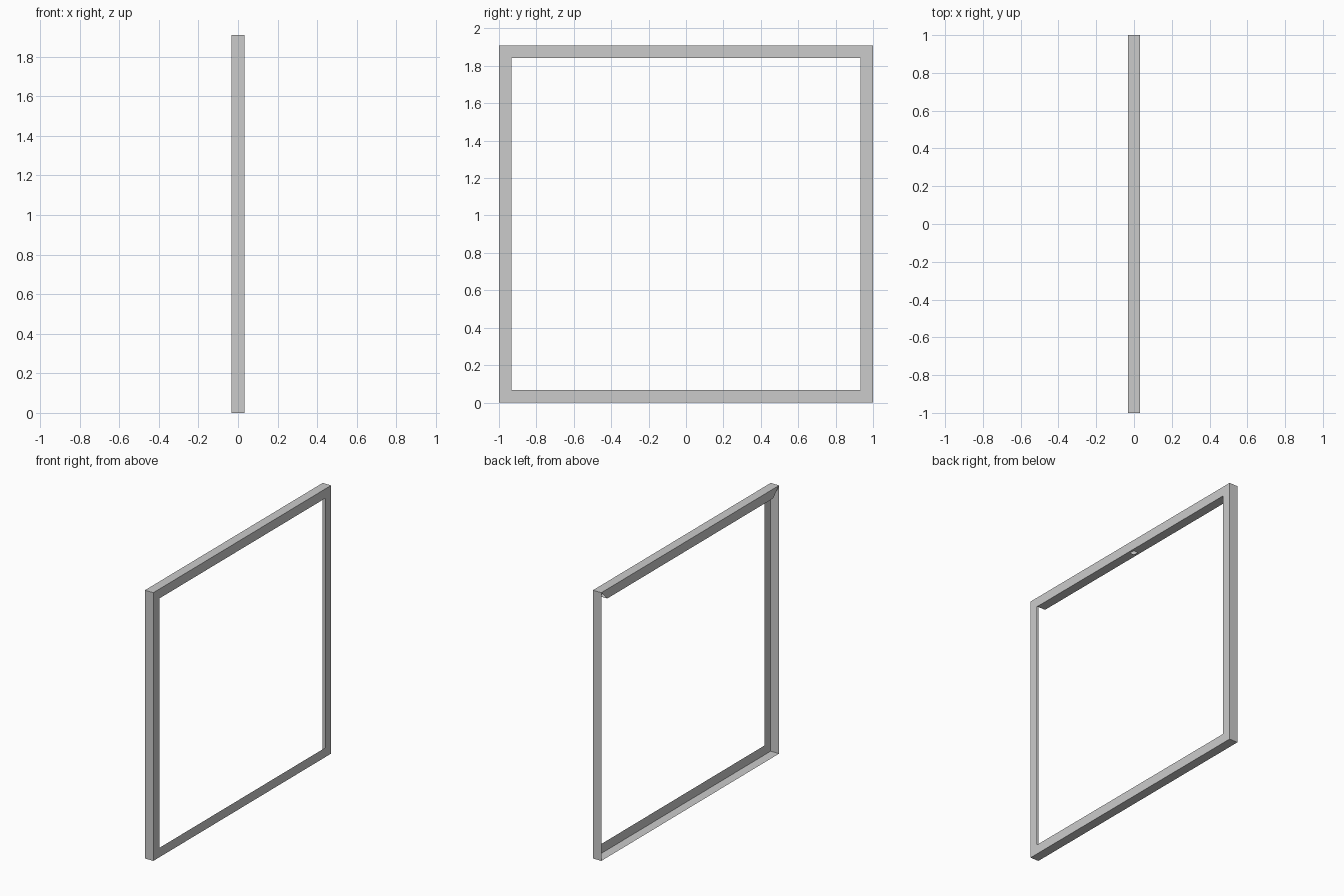
import bpy
import bmesh

if "Cube" in bpy.data.objects:
    bpy.data.objects.remove(bpy.data.objects["Cube"])

W = 0.067      # profile width in the frame plane
D = 0.033      # half depth in x
H = 1.91       # overall height

# Outer and inner corners (y, z), in order: bottom, right, top, left sides
OUTER = [(-1, 0), (1, 0), (1, H), (-1, H)]
INNER = [(-1 + W, W), (1 - W, W), (1 - W, H - W), (-1 + W, H - W)]


def sheet_object(name, quads):
    """Make a thin-sheet part from a few quads."""
    bm = bmesh.new()
    for quad in quads:
        bm.faces.new([bm.verts.new(p) for p in quad])
    bmesh.ops.remove_doubles(bm, verts=bm.verts, dist=1e-5)
    mesh = bpy.data.meshes.new(name)
    bm.to_mesh(mesh)
    bm.free()
    obj = bpy.data.objects.new(name, mesh)
    bpy.context.collection.objects.link(obj)
    return obj


def face_strip(i, x):
    """Mitred face of side i, lying in the plane at x."""
    j = (i + 1) % 4
    pts = [(x, *p) for p in (OUTER[i], OUTER[j], INNER[j], INNER[i])]
    return pts if x > 0 else pts[::-1]


def outer_wall(i):
    """Outer edge wall of side i, spanning the depth."""
    a, b = OUTER[i], OUTER[(i + 1) % 4]
    return [(-D, *a), (-D, *b), (D, *b), (D, *a)]


def underside(x0, x1, y0, y1):
    z = H - W
    return [(x0, y0, z), (x0, y1, z), (x1, y1, z), (x1, y0, z)]


# Angle-profile rails and stiles, open at the back
for i, name in enumerate(["bottom_rail", "right_stile", "top_rail", "left_stile"]):
    quads = [face_strip(i, D), outer_wall(i)]
    if name == "top_rail":
        # Boxed top rail: back face and underside with a small central hole
        r, e = 0.017, 1 - W
        quads += [face_strip(i, -D),
                  underside(-D, D, -e, -r), underside(-D, D, r, e),
                  underside(-D, -r, -r, r), underside(r, D, -r, r)]
    sheet_object(name, quads)
